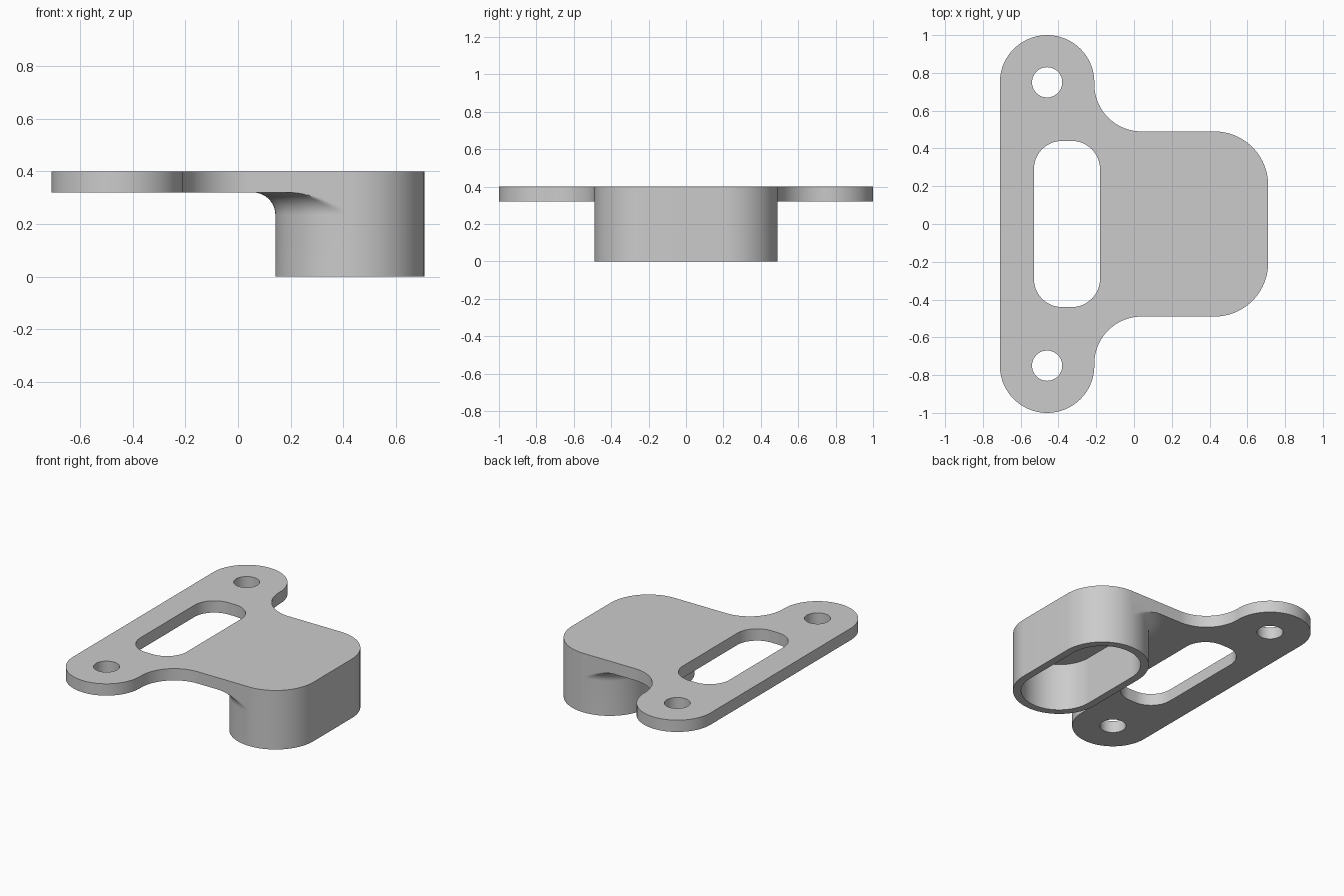
import bpy
import bmesh
from math import sin, cos, pi, radians

if "Cube" in bpy.data.objects:
    bpy.data.objects.remove(bpy.data.objects["Cube"], do_unlink=True)

PLATE_BOTTOM, PLATE_TOP = 0.32, 0.40
CUP_X, CUP_R, CUP_Y = 0.426, 0.284, 0.206   # rounded cup: centre, end radius, arc centre
FILLET = 0.085
WALL = 0.05
SIDE_Y = CUP_Y + CUP_R

grey = bpy.data.materials.new("plain_grey")
grey.use_nodes = True
grey.diffuse_color = (0.6, 0.6, 0.6, 1)
grey.node_tree.nodes["Principled BSDF"].inputs["Base Color"].default_value = (0.6, 0.6, 0.6, 1)


def arc(cx, cy, r, start, end, steps=24):
    angles = [radians(start + (end - start) * i / steps) for i in range(steps + 1)]
    return [(cx + r * cos(a), cy + r * sin(a)) for a in angles]


def finish(name, bm):
    bmesh.ops.remove_doubles(bm, verts=bm.verts, dist=1e-5)
    bmesh.ops.recalc_face_normals(bm, faces=bm.faces)
    mesh = bpy.data.meshes.new(name)
    bm.to_mesh(mesh)
    bm.free()
    mesh.materials.append(grey)
    obj = bpy.data.objects.new(name, mesh)
    bpy.context.collection.objects.link(obj)
    bpy.ops.object.select_all(action='DESELECT')
    obj.select_set(True)
    bpy.context.view_layer.objects.active = obj
    bpy.ops.object.shade_smooth_by_angle(angle=radians(30))
    return obj


# Mounting plate: mirrored outline, two screw holes and a rounded slot
half = (arc(CUP_X, CUP_Y, CUP_R, 0, 90)
        + arc(0.04, 0.74, 0.25, 270, 180)
        + arc(-0.46, 0.75, 0.25, 0, 180, 48))
outline = half + [(x, -y) for x, y in reversed(half)]
slot_half = arc(-0.33, 0.29, 0.15, 0, 90) + arc(-0.38, 0.29, 0.15, 90, 180)
slot = slot_half + [(x, -y) for x, y in reversed(slot_half)]
holes = [arc(-0.46, y, 0.08, 0, 360, 48)[:-1] for y in (-0.75, 0.75)]

bm = bmesh.new()
for loop in [outline, slot] + holes:
    verts = [bm.verts.new((x, y, PLATE_BOTTOM)) for x, y in loop]
    for i, v in enumerate(verts):
        bm.edges.new((verts[i - 1], v))
bmesh.ops.remove_doubles(bm, verts=bm.verts, dist=1e-5)
bmesh.ops.triangle_fill(bm, edges=bm.edges[:], use_beauty=True, normal=(0, 0, 1))
top = bmesh.ops.extrude_face_region(bm, geom=bm.faces[:], use_keep_orig=True)
bmesh.ops.translate(bm, vec=(0, 0, PLATE_TOP - PLATE_BOTTOM),
                    verts=[g for g in top["geom"] if isinstance(g, bmesh.types.BMVert)])
finish("mounting_plate", bm)


def cup_ring(offset):
    """Rounded outline; an outward offset flares only the inner side, cut flush at the plate edge."""
    right = CUP_R + min(offset, 0)
    left = CUP_R + offset
    upper = arc(CUP_X, CUP_Y, right, 0, 90) + arc(CUP_X, CUP_Y, left, 90, 180, 64)
    upper = [(x, min(y, SIDE_Y)) for x, y in upper]
    return upper + [(x, -y) for x, y in reversed(upper)]


# Hollow cup: inner wall, bottom rim, outer wall and fillet under the plate
sections = [(-WALL, PLATE_BOTTOM), (-WALL, 0), (0, 0)]
for i in range(17):
    t = pi / 2 * i / 16
    sections.append((FILLET * (1 - cos(t)), PLATE_BOTTOM - FILLET + FILLET * sin(t)))

bm = bmesh.new()
rings = [[bm.verts.new((x, y, z)) for x, y in cup_ring(off)] for off, z in sections]
for lower, upper in zip(rings, rings[1:]):
    for i in range(len(lower)):
        bm.faces.new((lower[i - 1], lower[i], upper[i], upper[i - 1]))
finish("hollow_cup", bm)
